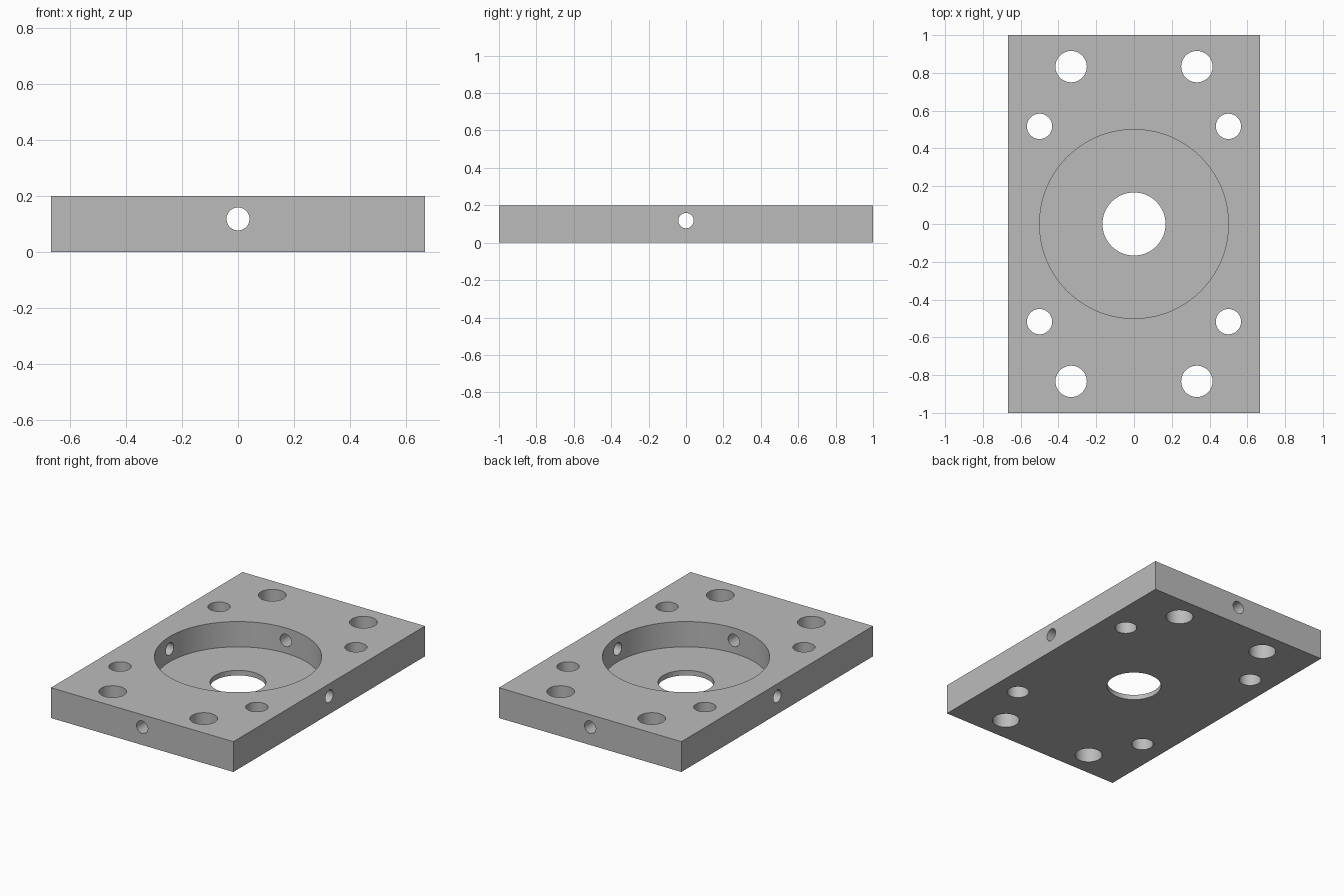
import bpy
import math

if "Cube" in bpy.data.objects:
    bpy.data.objects.remove(bpy.data.objects["Cube"], do_unlink=True)

WIDTH, LENGTH, HEIGHT = 1.333, 2.0, 0.2
FLOOR = 0.033
CROSS_Z = 0.118

# Single grey metal
metal = bpy.data.materials.new("grey metal")
metal.use_nodes = True
grey = (0.5, 0.5, 0.5, 1)
metal.diffuse_color = grey
metal.node_tree.nodes["Principled BSDF"].inputs["Base Color"].default_value = grey

# Plate
bpy.ops.mesh.primitive_cube_add(size=1, location=(0, 0, HEIGHT / 2))
plate = bpy.context.object
plate.name = "mounting_plate"
plate.scale = (WIDTH, LENGTH, HEIGHT)
bpy.ops.object.transform_apply(location=True, rotation=True, scale=True)
plate.data.materials.append(metal)


def drill(radius, location, depth=1.0, rotation=(0, 0, 0), sides=64):
    """Cut one round hole out of the plate."""
    bpy.ops.mesh.primitive_cylinder_add(vertices=sides, radius=radius, depth=depth,
                                        location=location, rotation=rotation)
    cutter = bpy.context.object
    cutter.name = "drill_cutter"
    cutter.hide_render = True
    cutter.data.materials.append(metal)
    bpy.context.view_layer.objects.active = plate
    cut = plate.modifiers.new("hole", "BOOLEAN")
    cut.operation = "DIFFERENCE"
    cut.solver = "EXACT"
    cut.object = cutter
    bpy.ops.object.modifier_apply(modifier=cut.name)
    mesh = cutter.data
    bpy.data.objects.remove(cutter, do_unlink=True)
    bpy.data.meshes.remove(mesh)


# Central pocket and bore
drill(0.5, (0, 0, FLOOR + 0.5), sides=128)
drill(0.167, (0, 0, 0))

# Corner bolt holes and smaller dowel holes
for sx in (-1, 1):
    for sy in (-1, 1):
        drill(0.083, (sx * 0.333, sy * 0.833, 0))
        drill(0.067, (sx * 0.5, sy * 0.517, 0))

# Cross holes through the side walls into the pocket
quarter = math.pi / 2
drill(0.041, (0, 0, CROSS_Z), depth=3, rotation=(quarter, 0, 0), sides=48)
drill(0.041, (0, 0, CROSS_Z), depth=3, rotation=(0, quarter, 0), sides=48)

# Smooth bores, crisp rims
bpy.ops.object.select_all(action="DESELECT")
plate.select_set(True)
bpy.context.view_layer.objects.active = plate
bpy.ops.object.shade_smooth_by_angle(angle=math.radians(30))
